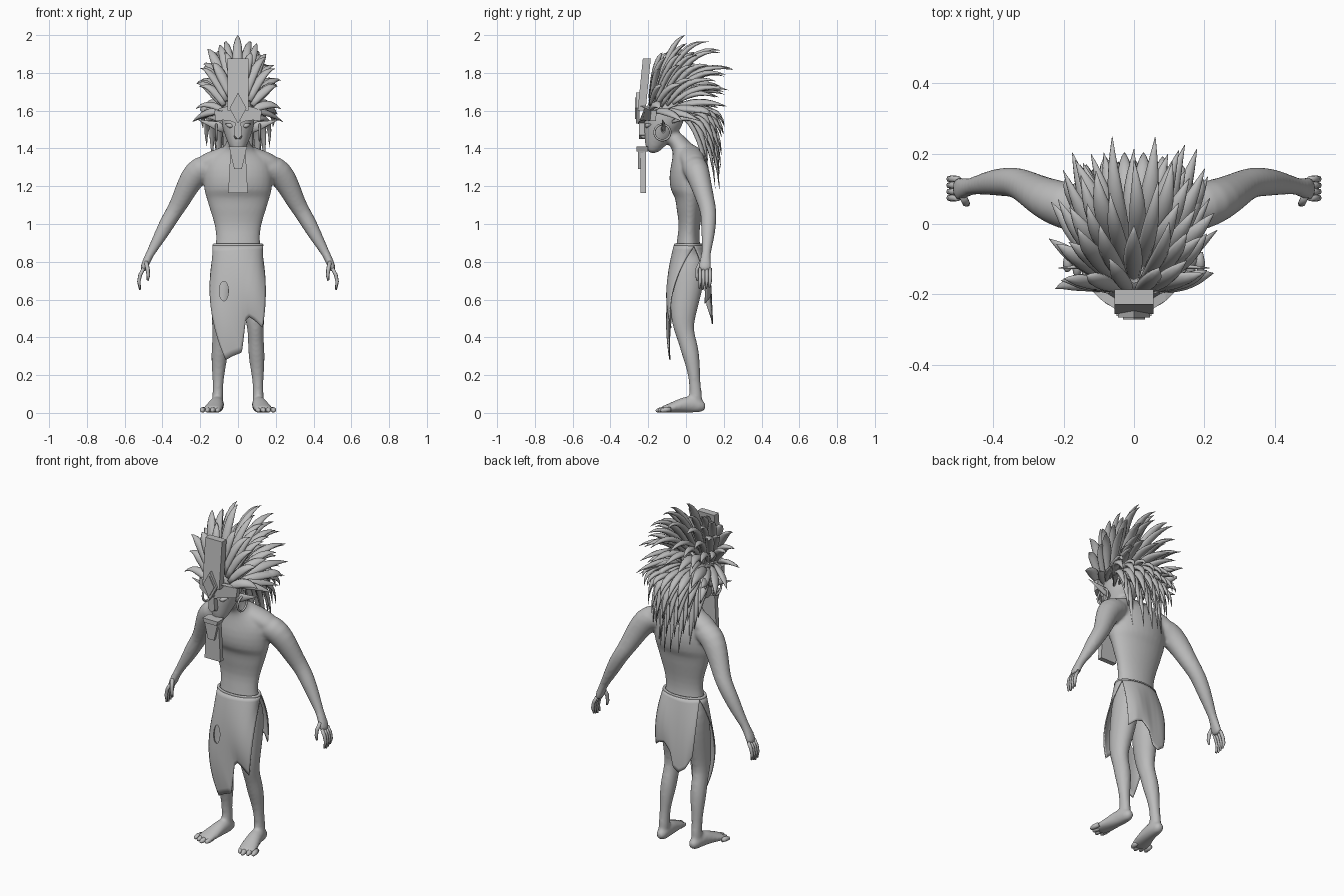
import bpy, bmesh, math, random
from mathutils import Vector

random.seed(4)
cube = bpy.data.objects.get("Cube")
if cube:
    bpy.data.objects.remove(cube)

grey = bpy.data.materials.new("plain_grey")
grey.use_nodes = True
grey.diffuse_color = (0.5, 0.5, 0.5, 1)
grey.node_tree.nodes["Principled BSDF"].inputs["Base Color"].default_value = (0.5, 0.5, 0.5, 1)


def finish(name, bm, smooth=True, mirror=False, solid=0):
    bmesh.ops.recalc_face_normals(bm, faces=bm.faces)
    mesh = bpy.data.meshes.new(name)
    bm.to_mesh(mesh)
    bm.free()
    mesh.materials.append(grey)
    if smooth:
        mesh.shade_smooth()
    obj = bpy.data.objects.new(name, mesh)
    bpy.context.collection.objects.link(obj)
    if solid:
        mod = obj.modifiers.new("Thickness", 'SOLIDIFY')
        mod.thickness, mod.offset = solid, 0
    if mirror:
        obj.modifiers.new("Mirror", 'MIRROR').use_mirror_merge = False
    return obj


def add_tube(bm, rings, ref=None, sides=16):
    """Loft ellipses (x, y, z, a, b); level rings unless ref gives the b direction."""
    loops = []
    pts = [Vector(r[:3]) for r in rings]
    for i, r in enumerate(rings):
        s, u = Vector((1, 0, 0)), Vector((0, 1, 0))
        if ref:
            t = (pts[min(i + 1, len(pts) - 1)] - pts[max(i - 1, 0)]).normalized()
            s = t.cross(Vector(ref)).normalized()
            u = s.cross(t)
        loop = []
        for k in range(sides):
            g = math.tau * k / sides
            loop.append(bm.verts.new(pts[i] + s * r[3] * math.cos(g) + u * r[4] * math.sin(g)))
        loops.append(loop)
    for lo, hi in zip(loops, loops[1:]):
        for k in range(sides):
            j = (k + 1) % sides
            bm.faces.new((lo[k], lo[j], hi[j], hi[k]))
    bm.faces.new(loops[0][::-1])
    bm.faces.new(loops[-1])


def tube(name, rings, ref=None, **kw):
    bm = bmesh.new()
    add_tube(bm, rings, ref)
    return finish(name, bm, **kw)


def plate(name, outline, depth, thick):
    """Extrude an x-z outline backwards; depth(x, z) is its front y."""
    bm = bmesh.new()
    front = [bm.verts.new((x, depth(x, z), z)) for x, z in outline]
    back = [bm.verts.new((x, depth(x, z) + thick, z)) for x, z in outline]
    bm.faces.new(front)
    bm.faces.new(back[::-1])
    for i in range(len(front)):
        j = (i + 1) % len(front)
        bm.faces.new((front[i], back[i], back[j], front[j]))
    return finish(name, bm, smooth=False)


def ramp(points, s):
    """Linear interpolation through evenly spaced tuples."""
    f = s * (len(points) - 1)
    i = min(int(f), len(points) - 2)
    return Vector(points[i]).lerp(Vector(points[i + 1]), f - i)


# Body: torso, head and limbs fused into one smooth skin
torso = [(.70, 0, .10, .06), (.78, .012, .138, .09), (.87, .012, .124, .066), (.93, .012, .116, .059),
         (1.0, .02, .126, .056), (1.08, .02, .154, .073), (1.15, .022, .174, .08), (1.168, .018, .182, .102),
         (1.25, .018, .19, .112), (1.32, .02, .185, .1), (1.37, .015, .13, .085), (1.40, -.005, .08, .07),
         (1.44, -.05, .058, .06), (1.50, -.09, .05, .055)]
head = [(1.372, -.175, .024, .027), (1.41, -.165, .047, .052), (1.46, -.14, .068, .082), (1.52, -.12, .088, .106),
        (1.58, -.11, .093, .11), (1.65, -.105, .082, .1), (1.70, -.1, .05, .06)]
trapezius = [(0, 0, 1.40, .04, .06), (.06, .02, 1.372, .042, .065), (.13, .035, 1.342, .05, .068),
             (.19, .045, 1.31, .052, .06), (.23, .055, 1.27, .03, .035)]
arm = [(.11, .03, 1.30, .05, .06), (.17, .045, 1.305, .072, .07), (.222, .06, 1.275, .074, .067),
       (.268, .082, 1.20, .061, .056), (.305, .105, 1.12, .051, .048), (.338, .12, 1.065, .044, .044),
       (.372, .12, 1.01, .043, .042), (.41, .117, .94, .036, .036), (.45, .11, .87, .026, .027),
       (.472, .105, .83, .022, .025), (.492, .10, .785, .022, .036), (.505, .10, .745, .018, .036)]
leg = [(.062, .012, .87, .05, .055), (.069, .014, .80, .067, .085), (.074, .01, .70, .069, .09),
       (.08, -.004, .60, .064, .08), (.088, -.016, .51, .053, .067), (.093, -.014, .44, .043, .053),
       (.095, .008, .38, .042, .051), (.098, .024, .31, .045, .048), (.102, .038, .24, .038, .037),
       (.106, .047, .16, .028, .029), (.107, .052, .09, .029, .035), (.108, .05, .04, .031, .037)]
foot = [(.105, .106, .03, .018, .02), (.106, .077, .035, .033, .035), (.110, .02, .05, .038, .05),
        (.122, -.05, .034, .047, .033), (.136, -.105, .021, .054, .021), (.142, -.135, .016, .045, .016)]
bm = bmesh.new()
for rings in (torso, head):
    add_tube(bm, [(0, y, z, a, b) for z, y, a, b in rings])
for rings, ref in ((trapezius, (0, 1, 0)), (arm, (0, 1, 0)), (leg, None), (foot, (0, 0, 1))):
    for side in (1, -1):
        add_tube(bm, [(side * r[0], *r[1:]) for r in rings], ref)
body = finish("body", bm)
mod = body.modifiers.new("Round", 'SUBSURF')
mod.levels = mod.render_levels = 1
mod = body.modifiers.new("Fuse", 'REMESH')
mod.mode, mod.voxel_size, mod.use_smooth_shade = 'VOXEL', .009, True
mod = body.modifiers.new("Soften", 'SMOOTH')
mod.factor, mod.iterations = .5, 6

# Face details and earrings
tube("nose", [(0, -.225, 1.545, .01, .012), (0, -.228, 1.5, .012, .016), (0, -.228, 1.465, .022, .02),
              (0, -.215, 1.45, .014, .012)])
tube("eyes", [(.022, -.21, 1.515, .003, .004), (.042, -.207, 1.52, .013, .012), (.066, -.187, 1.528, .003, .004)],
     ref=(0, 1, 0), mirror=True)
tube("ears", [(.07, -.12, 1.5, .02, .012), (.11, -.12, 1.52, .024, .01), (.16, -.122, 1.535, .012, .006),
              (.215, -.125, 1.553, .001, .001)], ref=(0, 1, 0), mirror=True)
for side, label in ((1, "left"), (-1, "right")):
    bpy.ops.mesh.primitive_torus_add(major_radius=.042, minor_radius=.006, major_segments=28, minor_segments=8,
                                     location=(side * .115, -.125, 1.485), rotation=(0, math.pi / 2, 0))
    ring = bpy.context.object
    ring.name = label + "_earring"
    ring.data.materials.append(grey)
    ring.data.shade_smooth()

# Fingers and toes
bm = bmesh.new()
for i in range(4):
    y = .074 + .018 * i
    add_tube(bm, [(.50, y, .765, .009, .009), (.518, y, .73, .01, .01), (.525, y, .695, .009, .009),
                  (.519, y - .004, .652 + .006 * abs(i - 1), .005, .005)], (0, 1, 0), 8)
add_tube(bm, [(.487, .08, .80, .011, .011), (.478, .06, .76, .011, .011), (.475, .058, .725, .009, .009),
              (.478, .06, .70, .005, .005)], (0, 1, 0), 8)
finish("fingers", bm, mirror=True)
bm = bmesh.new()
for i in range(4):
    x, y = .102 + .027 * i, .012 * abs(i - 1)
    add_tube(bm, [(x, -.105 + y, .018, .013, .013), (x + .004, -.135 + y, .016, .015, .014),
                  (x + .007, -.153 + y, .012, .011, .01), (x + .008, -.16 + y, .01, .004, .004)], (0, 0, 1), 10)
finish("toes", bm, mirror=True)


# Loincloth panels hang from the waist to an uneven hem
def cloth(name, facing, reach, mid_x, mid_y, curl, hem, cols=32, rows=18):
    bm = bmesh.new()
    grid = []
    for c in range(cols + 1):
        s = c / cols
        u = 2 * s - 1
        ang = u * math.radians(reach)
        top = Vector((.131 * math.sin(ang), .012 + facing * .074 * math.cos(ang), .885))
        end = ramp(hem, s)
        mid = Vector((mid_x * u, facing * (mid_y - curl * u ** 4), .66))
        ctrl = 2 * mid - (top + end) / 2
        ctrl.z = (top.z + end.z) / 2
        col = []
        for r in range(rows + 1):
            t = r / rows
            col.append(bm.verts.new(top * (1 - t) ** 2 + ctrl * 2 * t * (1 - t) + end * t * t))
        grid.append(col)
    for a, b in zip(grid, grid[1:]):
        for r in range(rows):
            bm.faces.new((a[r], a[r + 1], b[r + 1], b[r]))
    return finish(name, bm, solid=.006)


front = cloth("front_loincloth", -1, 116, .145, .098, .035,
              [(-.065, -.085, .28), (-.03, -.088, .30), (.02, -.09, .32), (.03, -.09, .40),
               (.04, -.09, .49), (.06, -.088, .51), (.09, -.086, .49), (.13, -.08, .45)])
cloth("back_loincloth", 1, 66, .13, .122, .03,
      [(-.12, .11, .57), (-.09, .135, .50), (-.05, .14, .47), (-.015, .14, .49),
       (.01, .135, .58), (.05, .13, .62), (.09, .125, .61), (.125, .10, .58)])
bpy.ops.mesh.primitive_cylinder_add(vertices=24, radius=1, depth=.07, location=(-.075, -.1, .645),
                                    rotation=(math.pi / 2, 0, 0))
cutter = bpy.context.object
cutter.name = "tear_cutter"
cutter.scale = (.024, .052, 1)
cutter.hide_render = True
cutter.display_type = 'WIRE'
cut = front.modifiers.new("Tear", 'BOOLEAN')
cut.object, cut.operation = cutter, 'DIFFERENCE'
cutter.hide_set(True)

# Waist cord
bpy.ops.mesh.primitive_torus_add(major_radius=.126, minor_radius=.009, major_segments=48, minor_segments=8,
                                 location=(0, .012, .888))
cord = bpy.context.object
cord.name = "waist_cord"
cord.scale = (1, .57, 1)
cord.data.materials.append(grey)
cord.data.shade_smooth()

# Headdress plates and beard ornament
plate("crown_plate", [(-.055, 1.6), (.055, 1.6), (.055, 1.875), (-.055, 1.875)],
      lambda x, z: -.256 + (z - 1.6) * .1, .042)
half = [(.05, 1.625), (.09, 1.615), (.125, 1.60), (.12, 1.545), (.08, 1.55), (.04, 1.545)]
plate("brow_band", half + [(0, 1.53)] + [(-x, z) for x, z in half[::-1]], lambda x, z: -.255 + 4.5 * x * x, .03)
for name, size, y in (("diamond_rim", 1, -.266), ("diamond_inset", .7, -.271)):
    plate(name, [(0, 1.613 + .082 * size), (.045 * size, 1.613), (0, 1.613 - .082 * size), (-.045 * size, 1.613)],
          lambda x, z: y, .02)
plate("nose_guard", [(-.014, 1.55), (.014, 1.55), (.022, 1.47), (0, 1.45), (-.022, 1.47)], lambda x, z: -.25, .03)
plate("beard_cap", [(-.05, 1.41), (.05, 1.41), (.04, 1.385), (-.04, 1.385)], lambda x, z: -.262, .06)
plate("beard_wedge", [(-.043, 1.387), (.043, 1.387), (.02, 1.29), (-.02, 1.29)], lambda x, z: -.255, .03)
plate("beard_panel", [(-.04, 1.385), (.04, 1.385), (.052, 1.165), (-.052, 1.165)], lambda x, z: -.24, .028)

# Feathers: curved tapering blades
feathers = bmesh.new()
PROFILE = (.5, .75, .92, 1, .96, .85, .62, .34, .03)


def feather(root, ctrl, tip, width):
    rings = []
    for i, p in enumerate(PROFILE):
        t = i / (len(PROFILE) - 1)
        c = root * (1 - t) ** 2 + ctrl * 2 * t * (1 - t) + tip * t * t
        rings.append((*c, width * p, width * p * .6))
    add_tube(feathers, rings, ctrl - Vector((0, -.08, 1.5)), 8)


def soften(v):
    return math.copysign(abs(v) ** .7, v)


# Fanned rows: count, half angle, tip height, tip spread, tip y, root y
for n, half_angle, rise, spread, tip_y, root_y in (
        (10, 88, .33, .245, -.10, -.19), (11, 92, .42, .24, .02, -.16), (10, 92, .39, .23, .11, -.13),
        (9, 90, .34, .21, .19, -.10), (8, 85, .24, .18, .255, -.07), (7, 80, .13, .17, .22, -.04)):
    for i in range(n):
        a = math.radians(half_angle) * (2 * i / (n - 1) - 1)
        k = 1 if i == n // 2 else random.uniform(.88, 1.03)
        root = Vector((.08 * math.sin(a), root_y, 1.6 + .08 * math.cos(a)))
        tip = Vector((k * spread * soften(math.sin(a)), tip_y + random.uniform(-.04, .015) - .05 * math.sin(a) ** 2,
                      1.58 + rise * k * soften(math.cos(a))))
        lift = .72 + max(tip_y, 0) * 1.2
        ctrl = Vector((tip.x * .72 + random.uniform(-.02, .02), root.y + (tip_y - root.y) * .4,
                       root.z + (tip.z - root.z) * lift + .05))
        feather(root, ctrl, tip, random.uniform(.022, .029))

# Hanging rows: count, half width, tip z, tip y
for n, wide, tip_z, tip_y in ((8, .19, 1.53, .205), (8, .185, 1.45, .20), (8, .165, 1.37, .19),
                              (7, .135, 1.27, .185), (6, .10, 1.18, .18)):
    for i in range(n):
        u = 2 * i / (n - 1) - 1
        tip = Vector((wide * u, tip_y - .07 * u * u, tip_z + .04 * u * u + random.uniform(-.02, .03)))
        root = Vector((.08 * u, -.03 - .04 * u * u, 1.57 + random.uniform(-.03, .05)))
        ctrl = Vector((wide * u * 1.1, tip_y - .03 - .07 * u * u, 1.44 + tip_z * .13))
        feather(root, ctrl, tip, random.uniform(.021, .027))
finish("feather_headdress", feathers)
